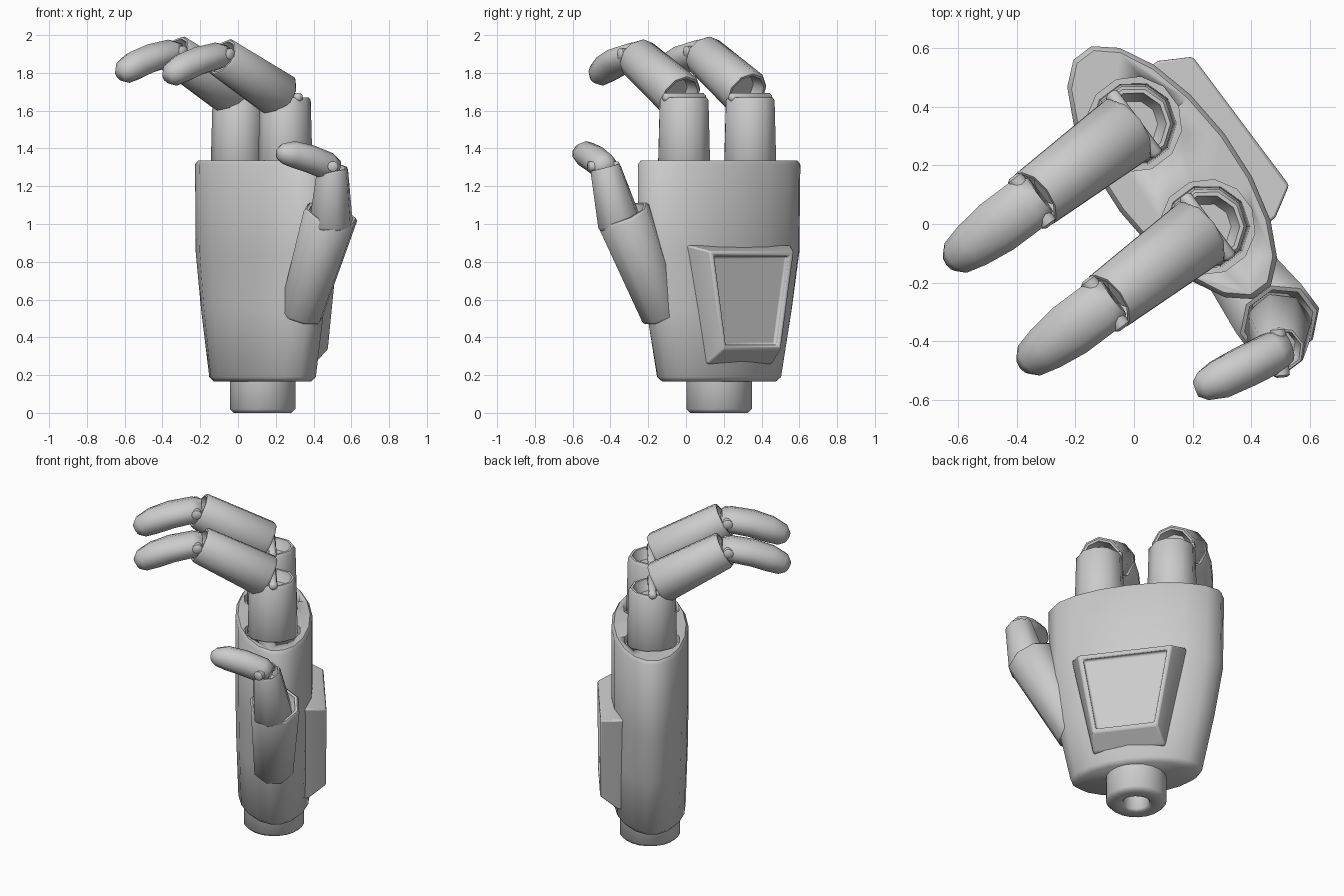
import bpy
import math
from mathutils import Vector, Matrix

cube = bpy.data.objects.get("Cube")
if cube:
    bpy.data.objects.remove(cube, do_unlink=True)

# One plain grey for the whole hand
grey = bpy.data.materials.new("plain grey")
grey.use_nodes = True
grey.diffuse_color = (0.6, 0.6, 0.6, 1)
grey.node_tree.nodes["Principled BSDF"].inputs["Base Color"].default_value = (0.6, 0.6, 0.6, 1)

# Hand frame: x runs across the palm to the thumb, y to the back of the hand
FRAME = Matrix.Translation((0.13, 0.175, 0)) @ Matrix.Rotation(math.atan2(-0.8, 0.6), 4, "Z")
ACROSS = Vector((1, 0, 0))


def skin(name, rings, bevel=0, smooth=50):
    """Join equal rings of points into a closed, smooth-shaded object."""
    n = len(rings[0])
    verts = [p for ring in rings for p in ring]
    faces = [list(range(n))[::-1], list(range(len(verts) - n, len(verts)))]
    for k in range(len(rings) - 1):
        for i in range(n):
            j = (i + 1) % n
            faces.append([k * n + i, k * n + j, k * n + n + j, k * n + n + i])
    mesh = bpy.data.meshes.new(name)
    mesh.from_pydata(verts, [], faces)
    mesh.materials.append(grey)
    obj = bpy.data.objects.new(name, mesh)
    bpy.context.collection.objects.link(obj)
    obj.matrix_world = FRAME
    bpy.ops.object.select_all(action="DESELECT")
    obj.select_set(True)
    bpy.context.view_layer.objects.active = obj
    bpy.ops.object.mode_set(mode="EDIT")
    bpy.ops.mesh.select_all(action="SELECT")
    bpy.ops.mesh.normals_make_consistent(inside=False)
    bpy.ops.object.mode_set(mode="OBJECT")
    bpy.ops.object.shade_smooth_by_angle(angle=math.radians(smooth))
    if bevel:
        mod = obj.modifiers.new("soft edges", "BEVEL")
        mod.width, mod.segments = bevel, 2
    return obj


def ring(centre, axis, ru, rv, sides, side=ACROSS):
    """Ellipse around centre, square to axis, ru along the side direction."""
    axis = axis.normalized()
    u = (side - axis * side.dot(axis)).normalized()
    v = axis.cross(u)
    turns = [math.tau * (i + 0.5) / sides for i in range(sides)]
    return [centre + u * ru * math.cos(t) + v * rv * math.sin(t) for t in turns]


def cupped(name, start, end, r0, r1, sides=10, side=ACROSS):
    """Tapered segment with rounded rims and a hollow cup at each end."""
    start, end = Vector(start), Vector(end)
    axis = end - start
    d = axis.normalized()
    soft = 0.015
    low = [(0.06, 0.6), (0.02, 0.78), (0, 0.82), (0, 0.92), (soft, 1)]
    rings = [ring(start + d * h, d, r0 * f, r0 * f, sides, side) for h, f in low]
    rings += [ring(end - d * h, d, r1 * f, r1 * f, sides, side) for h, f in reversed(low)]
    return skin(name, rings)


def tip(name, stations, side=ACROSS, sides=10):
    """Rounded end segment following a bent path of (point, ru, rv)."""
    pts = [Vector(s[0]) for s in stations]
    rings = []
    for i, (_, ru, rv) in enumerate(stations):
        axis = pts[min(i + 1, len(pts) - 1)] - pts[max(i - 1, 0)]
        rings.append(ring(pts[i], axis, ru, rv, sides, side))
    return skin(name, rings, smooth=70)


def pin(name, centre, side, length, radius):
    """Hinge pin with rounded ends lying along the side direction."""
    centre, side = Vector(centre), Vector(side).normalized()
    prof = [(-0.5, 0.6), (-0.46, 1), (0.46, 1), (0.5, 0.6)]
    up = Vector((0, 0, 1))
    return skin(name, [ring(centre + side * length * t, side, radius * f, radius * f, 10, up)
                       for t, f in prof])


# Palm: oval block tapering to the wrist
UP = Vector((0, 0, 1))
palm_sections = [(0.165, 0.355, 0.18), (0.19, 0.385, 0.205), (0.55, 0.46, 0.217),
                 (0.85, 0.51, 0.222), (1.315, 0.517, 0.222), (1.335, 0.5, 0.207)]
palm = skin("palm", [ring(Vector((0, 0, z)), UP, a, b, 18) for z, a, b in palm_sections])

# Wrist plug with a hole underneath
wrist_profile = [(0.12, 0.075), (0.012, 0.075), (0, 0.088), (0, 0.155), (0.02, 0.175), (0.2, 0.175)]
skin("wrist", [ring(Vector((0, 0, z)), UP, r, r, 20) for z, r in wrist_profile])


# Back plate: sloped trapezoid frame around a recessed panel
def trapezoid(y, top, bottom, z_top, z_bottom):
    return [Vector(p) for p in ((-top, y, z_top), (top, y, z_top),
                                (bottom, y, z_bottom), (-bottom, y, z_bottom))]


skin("back_plate", [trapezoid(0.08, 0.34, 0.215, 0.89, 0.25),
                    trapezoid(0.19, 0.335, 0.21, 0.885, 0.26),
                    trapezoid(0.293, 0.275, 0.19, 0.855, 0.335),
                    trapezoid(0.293, 0.248, 0.172, 0.83, 0.36),
                    trapezoid(0.262, 0.246, 0.17, 0.828, 0.362)], bevel=0.01, smooth=30)

# Two curled fingers, each in a sunken socket
for label, x, y, lift in (("rear", -0.21, -0.005, 0.015), ("front", 0.22, -0.015, 0)):
    def at(dy, z):
        return Vector((x, y + dy, z))

    cutter = skin(label + "_socket_cutter",
                  [ring(at(0, z), UP, 0.163, 0.163, 12) for z in (1.29, 1.4)])
    cutter.hide_render = True
    cutter.hide_set(True)
    cut = palm.modifiers.new(label + " socket", "BOOLEAN")
    cut.operation, cut.object, cut.solver = "DIFFERENCE", cutter, "EXACT"

    cupped(label + "_finger_base", at(0, 1.27), at(0, 1.67), 0.145, 0.135)
    pin(label + "_knuckle_pin", at(0, 1.67), ACROSS, 0.27, 0.024)
    cupped(label + "_finger_middle", at(-0.03, 1.675 + lift), at(-0.42, 1.885 + lift), 0.13, 0.112)
    pin(label + "_finger_joint_pin", at(-0.435, 1.9 + lift), ACROSS, 0.21, 0.03)
    tip(label + "_fingertip", [(at(dy, z + lift), ru, rv) for dy, z, ru, rv in (
        (-0.40, 1.895, 0.075, 0.055), (-0.45, 1.89, 0.1, 0.072), (-0.58, 1.862, 0.1, 0.076),
        (-0.68, 1.825, 0.085, 0.078), (-0.75, 1.79, 0.066, 0.066), (-0.78, 1.77, 0.038, 0.035))])

# Thumb leaning out from the side of the palm
cupped("thumb_base", (0.355, -0.015, 0.515), (0.625, -0.015, 1.055), 0.12, 0.15, 8)
cupped("thumb_middle", (0.635, -0.025, 0.99), (0.705, -0.065, 1.3), 0.12, 0.085, 8)
THUMB_SIDE = Vector((0.8, -0.5, 0))
pin("thumb_joint_pin", (0.71, -0.075, 1.305), THUMB_SIDE, 0.17, 0.028)
tip("thumb_tip", [(FRAME.inverted() @ Vector(p), r, r) for p, r in (
    ((0.525, -0.42, 1.29), 0.05), ((0.48, -0.435, 1.305), 0.073), ((0.38, -0.485, 1.345), 0.074),
    ((0.29, -0.53, 1.37), 0.07), ((0.235, -0.553, 1.372), 0.053), ((0.21, -0.562, 1.37), 0.028))],
    THUMB_SIDE)
